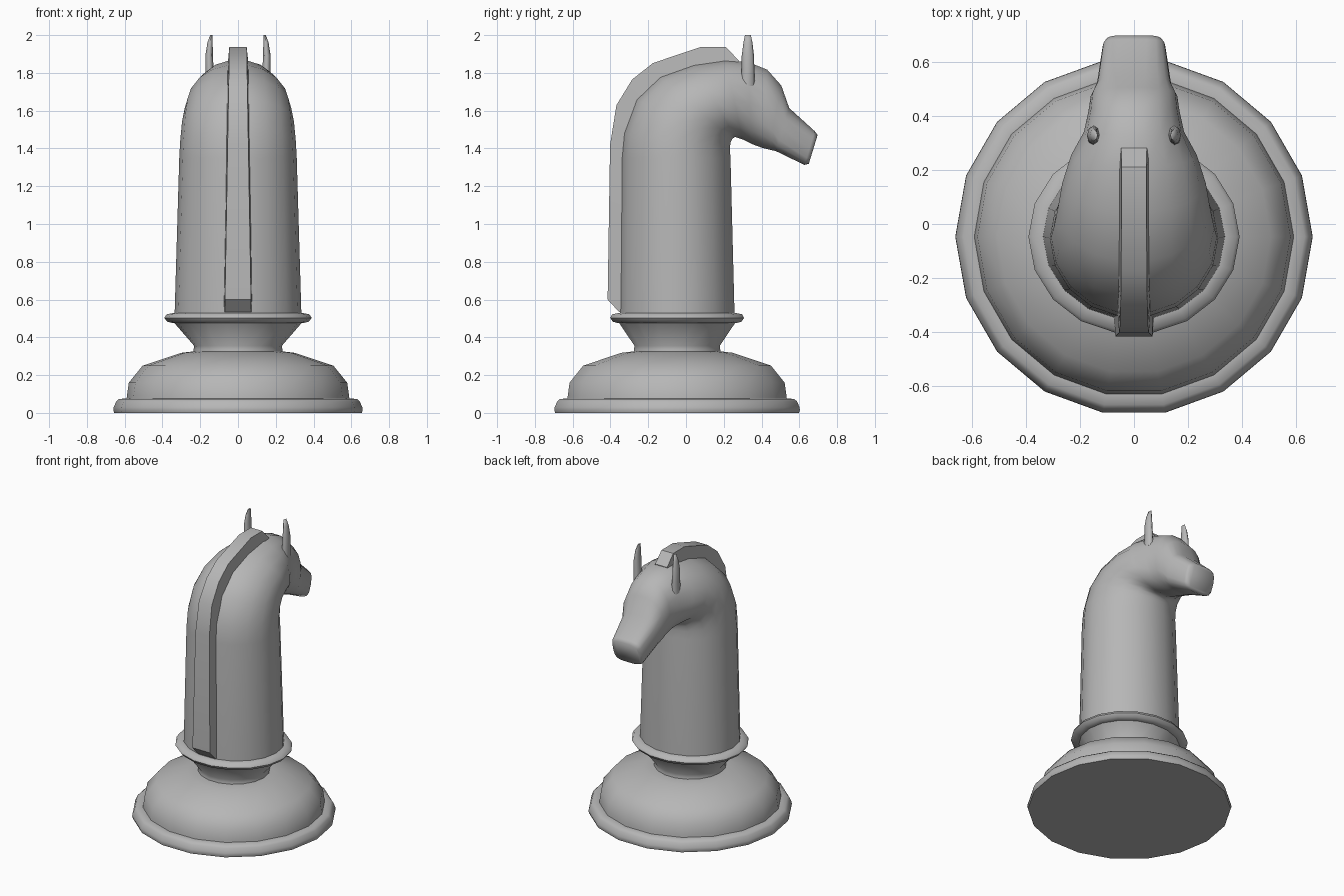
import bpy, bmesh, math
from mathutils import Vector

SIDES = 18
CY = -0.047  # y of the base axis

GREY = bpy.data.materials.new("dark_grey")
GREY.diffuse_color = (0.47, 0.47, 0.47, 1)


def finish(bm, name, angle):
    bmesh.ops.recalc_face_normals(bm, faces=bm.faces)
    me = bpy.data.meshes.new(name)
    bm.to_mesh(me)
    bm.free()
    me.materials.append(GREY)
    ob = bpy.data.objects.new(name, me)
    bpy.context.collection.objects.link(ob)
    bpy.ops.object.select_all(action='DESELECT')
    ob.select_set(True)
    bpy.context.view_layer.objects.active = ob
    bpy.ops.object.shade_smooth_by_angle(angle=math.radians(angle))
    return ob


def loft(rings, name, angle):
    """Skin a list of closed rings and cap both ends."""
    bm = bmesh.new()
    vs = [[bm.verts.new(p) for p in r] for r in rings]
    n = len(vs[0])
    for a, b in zip(vs, vs[1:]):
        for i in range(n):
            j = (i + 1) % n
            bm.faces.new((a[i], a[j], b[j], b[i]))
    bm.faces.new(vs[0])
    bm.faces.new(vs[-1])
    return finish(bm, name, angle)


def lathe(profile, name):
    """Profile of (x radius, y radius, z)."""
    rings = [[(rx * math.cos(t), CY + ry * math.sin(t), z)
              for t in (2 * math.pi * i / SIDES for i in range(SIDES))]
             for rx, ry, z in profile]
    return loft(rings, name, 62)


def section(back, front, w, p=2.0, n=SIDES, x=0.0):
    """Superellipse spanning two (y, z) points, half-width w."""
    b, f = Vector((x, *back)), Vector((x, *front))
    mid, half = (b + f) / 2, (f - b) / 2
    out = []
    for i in range(n):
        t = 2 * math.pi * i / n
        c, s = math.cos(t), math.sin(t)
        cx = math.copysign(abs(c) ** (2 / p), c)
        sy = math.copysign(abs(s) ** (2 / p), s)
        out.append(mid + half * sy + Vector((w * cx, 0, 0)))
    return out


# Turned base: rim, dome, waist with flare, and the oval collar
lathe([(r, r, z) for r, z in [
    (0.655, 0), (0.66, 0.015), (0.658, 0.03), (0.645, 0.06), (0.63, 0.074),
    (0.592, 0.076)]], "base_rim")
lathe([(r, r, z) for r, z in [
    (0.592, 0.06), (0.588, 0.09), (0.578, 0.16), (0.505, 0.25),
    (0.30, 0.318), (0.24, 0.325)]], "base_dome")
lathe([(0.235, 0.232, 0.30), (0.235, 0.232, 0.335), (0.232, 0.229, 0.355),
       (0.345, 0.318, 0.485)], "waist")
lathe([(0.345, 0.318, 0.475), (0.375, 0.346, 0.483), (0.39, 0.36, 0.503),
       (0.378, 0.349, 0.522), (0.335, 0.308, 0.53)], "collar")

# Neck bending into the head: back point, front point, half-width, squareness
spine = [
    ((-0.355, 0.51), (0.262, 0.51), 0.336, 2.0),
    ((-0.345, 1.35), (0.24, 1.35), 0.311, 2.0),
    ((-0.332, 1.48), (0.236, 1.40), 0.306, 2.0),
    ((-0.265, 1.66), (0.24, 1.43), 0.296, 2.0),
    ((-0.14, 1.78), (0.248, 1.448), 0.282, 2.0),
    ((0.04, 1.845), (0.262, 1.458), 0.265, 2.0),
    ((0.21, 1.87), (0.30, 1.445), 0.232, 2.1),
    ((0.33, 1.86), (0.35, 1.42), 0.185, 2.2),
    ((0.43, 1.82), (0.405, 1.40), 0.168, 2.3),
    ((0.505, 1.735), (0.44, 1.392), 0.160, 2.5),
    ((0.547, 1.615), (0.475, 1.385), 0.138, 3.0),
    ((0.682, 1.492), (0.627, 1.312), 0.116, 3.8),
    ((0.697, 1.472), (0.65, 1.318), 0.103, 3.8),
]
loft([section(*s) for s in spine], "neck_and_head", 65)

# Mane: raised strip, (outer point, inner point), narrower towards the top
mane = [
    ((-0.355, 0.535), (-0.25, 0.535)), ((-0.415, 0.60), (-0.25, 0.60)),
    ((-0.402, 1.42), (-0.25, 1.42)), ((-0.368, 1.63), (-0.22, 1.55)),
    ((-0.285, 1.765), (-0.16, 1.65)), ((-0.175, 1.852), (-0.08, 1.72)),
    ((0.08, 1.938), (0.08, 1.78)), ((0.21, 1.938), (0.20, 1.78)),
    ((0.28, 1.865), (0.26, 1.79)),
]
rings = []
for (oy, oz), (iy, iz) in mane:
    k = (oz - 0.53) / 1.41
    wo, wi = 0.07 - 0.024 * k, 0.08 - 0.02 * k
    rings.append([(-wo, oy, oz), (wo, oy, oz), (wi, iy, iz), (-wi, iy, iz)])
loft(rings, "mane", 35)

# Ears: flattened upright spikes
ear = [((0.285, 1.73), (0.365, 1.73), 0.026, 0.148),
       ((0.295, 1.82), (0.362, 1.82), 0.022, 0.151),
       ((0.295, 1.89), (0.360, 1.89), 0.020, 0.153),
       ((0.304, 1.96), (0.352, 1.96), 0.014, 0.148),
       ((0.312, 2.0), (0.343, 2.0), 0.006, 0.141)]
for side, sx in (("left", -1), ("right", 1)):
    loft([section(b, f, w, 2.0, 8, sx * x) for b, f, w, x in ear],
         side + "_ear", 75)
